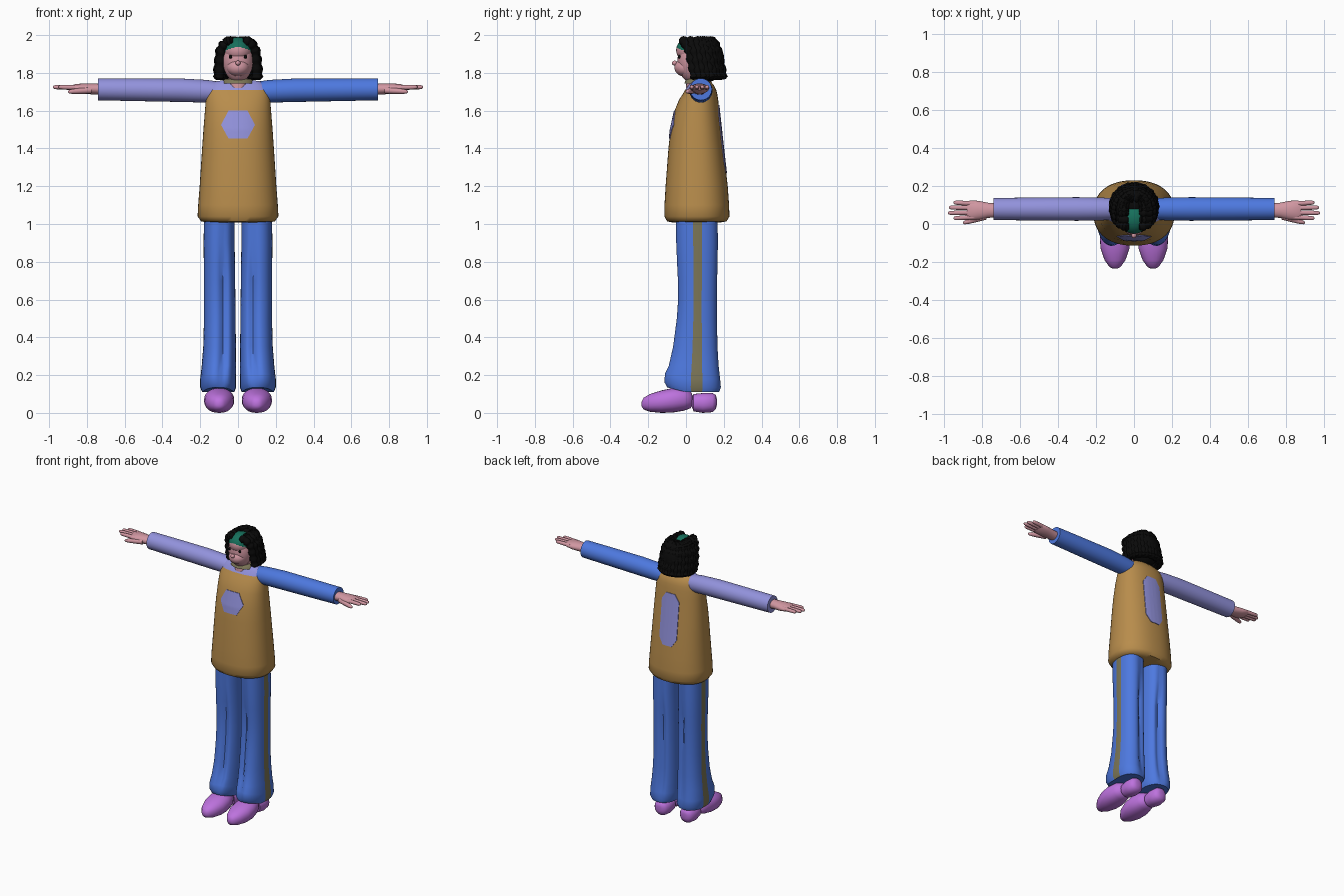
import bpy, bmesh, math
from mathutils import Vector, Matrix
from mathutils.bvhtree import BVHTree

cube = bpy.data.objects.get("Cube")
if cube:
    bpy.data.objects.remove(cube, do_unlink=True)


def material(name, *rgb):
    m = bpy.data.materials.new(name)
    m.use_nodes = True
    m.diffuse_color = (*rgb, 1)
    bsdf = next(n for n in m.node_tree.nodes if n.type == 'BSDF_PRINCIPLED')
    bsdf.inputs["Base Color"].default_value = (*rgb, 1)
    return m


BLUE = material("denim blue", .075, .19, .74)
LAVENDER = material("lavender", .29, .29, .72)
TAN = material("tan", .48, .265, .072)
PURPLE = material("purple", .51, .17, .73)
SKIN = material("pink skin", .64, .31, .36)
BLACK = material("black", .003, .003, .003)
GREEN = material("teal green", .008, .16, .105)
OLIVE = material("olive", .2, .18, .095)


def finish(name, bm, mats, rule=None, angle=50):
    """Turn a bmesh into a smooth shaded object, colouring faces by a rule."""
    bmesh.ops.recalc_face_normals(bm, faces=bm.faces)
    for f in bm.faces:
        f.smooth = True
        if rule:
            f.material_index = int(rule(f.calc_center_median()))
    me = bpy.data.meshes.new(name)
    bm.to_mesh(me)
    bm.free()
    for m in mats:
        me.materials.append(m)
    me.set_sharp_from_angle(angle=math.radians(angle))
    ob = bpy.data.objects.new(name, me)
    bpy.context.collection.objects.link(ob)
    return ob


def add_loft(bm, rings):
    rows = [[bm.verts.new(p) for p in ring] for ring in rings]
    n = len(rows[0])
    for a, b in zip(rows, rows[1:]):
        for i in range(n):
            bm.faces.new((a[i], a[(i + 1) % n], b[(i + 1) % n], b[i]))
    bm.faces.new(rows[0])
    bm.faces.new(rows[-1])


def loft(name, rings, mats, rule=None, angle=50):
    bm = bmesh.new()
    add_loft(bm, rings)
    return finish(name, bm, mats, rule, angle)


def angles(n):
    return [2 * math.pi * i / n for i in range(n)]


def rounded(a, power):
    c, s = math.cos(a), math.sin(a)
    return (math.copysign(abs(c) ** power, c), math.copysign(abs(s) ** power, s))


def add_tube(bm, path, radii, sides=10):
    rings = []
    for i, p in enumerate(path):
        t = (path[min(i + 1, len(path) - 1)] - path[max(i - 1, 0)]).normalized()
        u = t.cross(Vector((.1, .3, 1) if abs(t.z) < .8 else (1, .2, 0))).normalized()
        v = t.cross(u)
        rings.append([p + (u * math.cos(a) + v * math.sin(a)) * radii[i] for a in angles(sides)])
    add_loft(bm, rings)


def ellipsoid(name, centre, size, mats, rule=None, seg=32):
    bm = bmesh.new()
    bmesh.ops.create_uvsphere(bm, u_segments=seg, v_segments=seg * 3 // 4, radius=1,
                              matrix=Matrix.Translation(centre) @ Matrix.Diagonal((*size, 1)))
    return finish(name, bm, mats, rule)


# Tunic: z, half width, front y, back y
MID = .06
tunic_rows = [(1.008, .16, -.07, .18), (1.014, .195, -.1, .215), (1.04, .214, -.114, .23),
              (1.1, .211, -.114, .228), (1.2, .203, -.108, .221), (1.4, .19, -.093, .198),
              (1.5, .183, -.082, .187), (1.6, .175, -.06, .176), (1.66, .17, -.036, .17),
              (1.69, .165, -.016, .165), (1.71, .16, -.004, .16), (1.735, .145, .012, .148),
              (1.755, .115, .03, .13), (1.765, .06, .045, .1)]
rings = []
for z, w, y0, y1 in tunic_rows:
    pts = [rounded(a, .88) for a in angles(48)]
    rings.append([(w * c, MID + s * (y1 - MID if s > 0 else MID - y0), z) for c, s in pts])
tunic = loft("tunic", rings, [TAN, LAVENDER], lambda p: p.z > 1.71 and p.y < .1 and abs(p.x) < .145)


# Flat patches laid on the tunic
tunic_bm = bmesh.new()
tunic_bm.from_mesh(tunic.data)
tree = BVHTree.FromBMesh(tunic_bm)


def patch(name, corners, side, steps=6):
    mid = sum((Vector(c) for c in corners), Vector((0, 0))) / len(corners)
    outline = []
    for i, c in enumerate(corners):
        nxt = Vector(corners[(i + 1) % len(corners)])
        outline += [Vector(c).lerp(nxt, k / steps) for k in range(steps)]
    rings = []
    for k in range(1, 9):
        ring = []
        for q in outline:
            p = mid.lerp(q, k / 8)
            hit = tree.ray_cast(Vector((p.x, side, p.y)), Vector((0, -side, 0)))[0]
            ring.append(hit + Vector((0, side * .004, 0)))
        rings.append(ring)
    rings.append([p - Vector((0, side * .006, 0)) for p in rings[-1]])
    loft(name, rings, [LAVENDER])


patch("chest_patch", [(-.09, 1.525), (-.05, 1.6), (.05, 1.6), (.09, 1.525), (.05, 1.452), (-.05, 1.452)], -1)
patch("back_patch", [(-.035, 1.63), (.035, 1.63), (.068, 1.58), (.068, 1.32),
                     (.035, 1.27), (-.035, 1.27), (-.068, 1.32), (-.068, 1.58)], 1)
tunic_bm.free()

# Trouser legs: z, inner x, outer x, front y, back y, fold depth
leg_rows = [(1.05, .018, .18, -.055, .168, 0), (.9, .018, .182, -.053, .17, .08),
            (.78, .016, .181, -.048, .168, .16), (.7, .015, .18, -.044, .166, .26),
            (.6, .014, .18, -.043, .165, .22), (.5, .013, .18, -.05, .165, .2),
            (.35, .011, .184, -.07, .168, .2), (.25, .01, .192, -.093, .174, .18),
            (.18, .01, .2, -.113, .182, .12), (.135, .01, .2, -.117, .186, .06),
            (.11, .02, .19, -.1, .175, 0)]


def leg_ring(side, z, x0, x1, y0, y1, fold):
    ring = []
    for a in angles(40):
        c, s = rounded(a, .85)
        groove = 1 - fold * math.exp(-((c + .25) / .22) ** 2)
        y = .062 + s * groove * (y1 - .062 if s > 0 else .062 - y0)
        ring.append((side * ((x0 + x1) / 2 + c * (x1 - x0) / 2), y, z + max(0, -y) * .25 * (z < .2)))
    return ring


# Shoes: y, half width, bottom z, top z
toe_rows = [(-.235, .012, .035, .06), (-.225, .03, .018, .08), (-.19, .055, .006, .1),
            (-.13, .076, .0, .119), (-.07, .08, .002, .131), (-.01, .066, .012, .132),
            (.025, .05, .025, .115), (.035, .025, .045, .09)]
heel_rows = [(.03, .025, .035, .08), (.04, .046, .008, .1), (.09, .056, .0, .105),
             (.14, .05, .004, .105), (.158, .035, .02, .095), (.163, .015, .04, .075)]

for side, label, sleeve_mat in ((1, "left", BLUE), (-1, "right", LAVENDER)):
    loft(label + "_trouser_leg", [leg_ring(side, *r) for r in leg_rows], [BLUE, OLIVE],
         lambda p: abs(p.x) > .15 and .04 < p.y < .084 and p.z > .115)
    for part, rows in (("shoe_front", toe_rows), ("shoe_heel", heel_rows)):
        loft(f"{label}_{part}", [[(side * .1 + w * c, y, (z0 + z1) / 2 + s * (z1 - z0) / 2)
                                  for c, s in (rounded(a, .9) for a in angles(24))]
                                 for y, w, z0, z1 in rows], [PURPLE])

    # Sleeve: x, radius, centre z
    loft(label + "_sleeve", [[(side * x, .079 + r * math.cos(a), z + r * math.sin(a)) for a in angles(28)]
                             for x, r, z in ((.1, .056, 1.698), (.17, .06, 1.703), (.3, .062, 1.708),
                                             (.55, .06, 1.711), (.74, .058, 1.713))], [sleeve_mat])

    # Hand: palm, four fingers and a thumb
    bm = bmesh.new()
    add_loft(bm, [[(side * x, .072 + w * math.cos(a), z + h * math.sin(a)) for a in angles(20)]
                  for x, w, h, z in ((.72, .036, .03, 1.713), (.77, .04, .029, 1.715), (.82, .05, .027, 1.717),
                                     (.86, .052, .021, 1.72), (.88, .045, .012, 1.722))])
    for y, tip in ((.03, .95), (.058, .98), (.087, .975), (.113, .95)):
        start = Vector((side * .84, y * .85 + .011, 1.722))
        end = Vector((side * tip, y, 1.725))
        add_tube(bm, [start.lerp(end, t) for t in (0, .3, .6, .9, .97, 1)],
                 [.013, .013, .0125, .011, .008, .003])
    start, end = Vector((side * .78, .04, 1.708)), Vector((side * .9, .005, 1.7))
    add_tube(bm, [start.lerp(end, t) for t in (0, .4, .8, .95, 1)], [.018, .016, .013, .009, .003])
    finish(label + "_hand", bm, [SKIN])

    ellipsoid(label + "_eye", (side * .04, -.035, 1.885), (.009, .007, .01), [BLACK], seg=12)

# Head
loft("neck", [[(r * math.cos(a), .055 + r * math.sin(a), z) for a in angles(24)]
              for z, r in ((1.72, .055), (1.8, .05))], [SKIN])
loft("collar", [[(r * math.cos(a), .06 + .8 * r * math.sin(a), z) for a in angles(32)]
                for z, r in ((1.745, .085), (1.762, .078), (1.768, .066))], [OLIVE])
ellipsoid("face", (0, .03, 1.865), (.08, .075, .115), [SKIN])
ellipsoid("muzzle", (0, -.003, 1.828), (.06, .058, .048), [SKIN])
ellipsoid("nose", (0, -.06, 1.852), (.013, .015, .013), [SKIN], seg=16)
ellipsoid("headband", (0, .03, 1.92), (.075, .082, .069), [SKIN, GREEN],
          lambda p: p.z > 1.937 - 5 * p.x ** 2, seg=48)

# Hair: wavy locks falling from a centre parting, over a solid core
ellipsoid("hair_core", (0, .108, 1.865), (.095, .095, .115), [BLACK])
bm = bmesh.new()
for i in range(22):
    a = math.radians(-113 + 226 * i / 21)
    s, c = math.sin(a), math.cos(a)
    front = c < 0
    reach = .13 if front else .098
    keys = [Vector((math.copysign(.027, s), .07 + (.22 if front else .05) * c, 1.974)),
            Vector((.07 * s, .06 + (.17 if front else .09) * c, 1.962)),
            Vector((.095 * s, .07 + reach * c, 1.915)),
            Vector((.104 * s, .085 + reach * c, 1.84)),
            Vector((.108 * s, .1 + reach * c, 1.765))]
    path = [p.lerp(q, t / 6) for p, q in zip(keys, keys[1:]) for t in range(6)] + [keys[-1]]
    radii = [.024 + .004 * math.cos(k * math.pi / 2 + i % 2) for k in range(len(path))]
    radii[0], radii[-1] = .015, .014
    add_tube(bm, path, radii)
finish("wavy_hair", bm, [BLACK])
